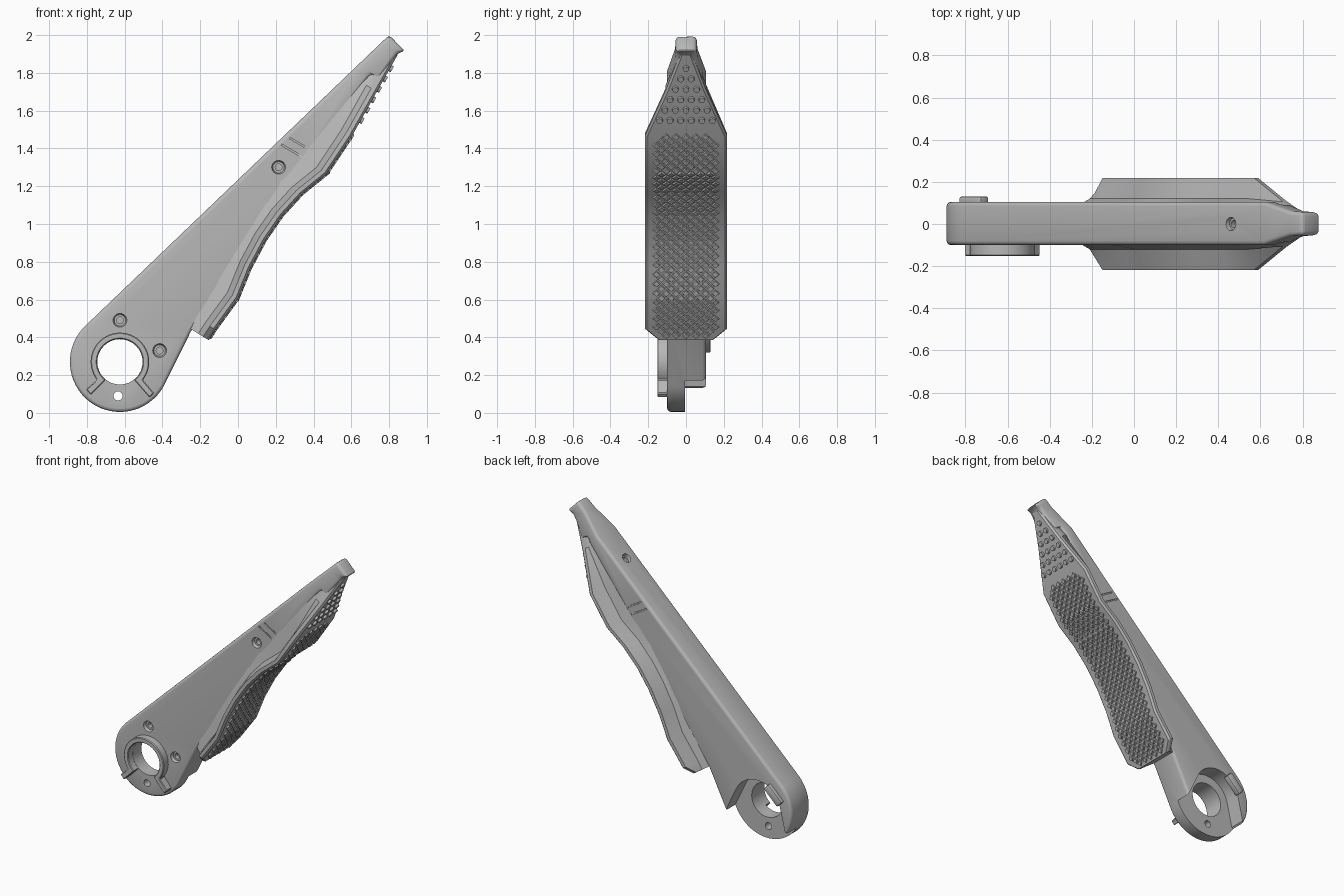
import bpy, bmesh, math
from mathutils import Vector, Matrix

cube = bpy.data.objects.get("Cube")
if cube:
    bpy.data.objects.remove(cube)

grey = bpy.data.materials.new("plain grey")
grey.use_nodes = True
grey.diffuse_color = (0.48, 0.48, 0.48, 1)
grey.node_tree.nodes["Principled BSDF"].inputs["Base Color"].default_value = (0.48, 0.48, 0.48, 1)

HUB = Vector((-0.625, 0.27))


def finish(name, bm):
    bmesh.ops.recalc_face_normals(bm, faces=bm.faces)
    mesh = bpy.data.meshes.new(name)
    bm.to_mesh(mesh)
    bm.free()
    mesh.materials.append(grey)
    ob = bpy.data.objects.new(name, mesh)
    bpy.context.collection.objects.link(ob)
    return ob


def activate(ob):
    bpy.ops.object.select_all(action='DESELECT')
    bpy.context.view_layer.objects.active = ob
    ob.select_set(True)


def smooth(ob, angle=32):
    activate(ob)
    bpy.ops.object.shade_smooth_by_angle(angle=math.radians(angle))


def slab_mesh(points, y0, y1):
    """Side outline in x and z, closed between two y positions."""
    bm = bmesh.new()
    a, b = [[bm.verts.new((x, y, z)) for x, z in points] for y in (y0, y1)]
    bm.faces.new(a)
    bm.faces.new(b[::-1])
    for i in range(len(a)):
        j = (i + 1) % len(a)
        bm.faces.new((a[j], a[i], b[i], b[j]))
    return bm


def arc(radius, start, end, n):
    angles = [math.radians(start + (end - start) * i / n) for i in range(n + 1)]
    return [(HUB.x + radius * math.cos(a), HUB.y + radius * math.sin(a)) for a in angles]


def bevel(ob, width, segments):
    activate(ob)
    mod = ob.modifiers.new("bevel", 'BEVEL')
    mod.width, mod.segments = width, segments
    mod.limit_method, mod.angle_limit = 'ANGLE', math.radians(28)
    bpy.ops.object.modifier_apply(modifier=mod.name)


def cut(ob, cutter):
    activate(ob)
    mod = ob.modifiers.new("cut", 'BOOLEAN')
    mod.operation, mod.solver, mod.object = 'DIFFERENCE', 'EXACT', cutter
    mod.use_self = True
    bpy.ops.object.modifier_apply(modifier=mod.name)
    bpy.data.objects.remove(cutter)


def drill(ob, centre, axis, radius, length, inner=None):
    """Round hole centred on a point; inner makes it a cone."""
    bm = bmesh.new()
    turn = Vector(axis).to_track_quat('Z', 'Y').to_matrix().to_4x4()
    bmesh.ops.create_cone(bm, cap_ends=True, segments=32, radius1=inner or radius, radius2=radius,
                          depth=length, matrix=Matrix.Translation(centre) @ turn)
    cut(ob, finish("cutter", bm))


def bar(a, b, width):
    """Corners of a straight bar between two side points."""
    a, b = Vector(a), Vector(b)
    d = (b - a).normalized() * width / 2
    side = Vector((-d.y, d.x))
    return [a + side, b + side, b - side, a - side]


# Lever arm: round hub, straight spine and narrowed hooked tip
outline = arc(0.265, 137, 331, 30) + [
    (-0.25, 0.43), (0.4, 1.385), (0.7, 1.79), (0.745, 1.765),
    (0.845, 1.905), (0.885, 1.915), (0.8, 2.0)]
bm = slab_mesh(outline, -0.1, 0.105)
for s in (2.44, 2.68):
    bmesh.ops.bisect_plane(bm, geom=bm.verts[:] + bm.edges[:] + bm.faces[:],
                           plane_co=(s, 0, 0), plane_no=(1, 0, 1))
for v in bm.verts:
    s = v.co.x + v.co.z
    if s > 2.44:
        v.co.y *= 1 - 0.42 * min((s - 2.44) / 0.24, 1) - 0.4 * max(s - 2.68, 0)
arm = finish("lever_arm", bm)
bevel(arm, 0.024, 3)

# Hollow behind the hub, open towards the bottom, and the pivot bore
hollow = [(-0.34, 0.09), (-0.3, -0.1), (-0.95, -0.1), (-0.9, 0.1), (-0.84, 0.14)]
cut(arm, finish("cutter", slab_mesh(arc(0.18, 165, 25, 16) + hollow, -0.005, 0.3)))
drill(arm, (HUB.x, 0, HUB.y), (0, 1, 0), 0.12, 0.6)
drill(arm, (-0.635, 0, 0.09), (0, 1, 0), 0.024, 0.6)

# Countersunk screw holes on the front and on the spine
for x, z in ((-0.625, 0.49), (-0.415, 0.33), (0.215, 1.3)):
    drill(arm, (x, -0.095, z), (0, -1, 0), 0.04, 0.03, 0.03)
    drill(arm, (x, -0.08, z), (0, -1, 0), 0.018, 0.06)
out = Vector((-0.69, 0, 0.72))
spot = Vector((0.46, 0, 1.675))
drill(arm, spot, out, 0.036, 0.04, 0.028)
drill(arm, spot - out * 0.03, out, 0.018, 0.08)

# Fine seams on both cheeks at the end of the side panel
for y in (-0.1, 0.105):
    for a, b in (((0.23, 1.42), (0.35, 1.35)), ((0.275, 1.455), (0.375, 1.395))):
        cut(arm, finish("cutter", slab_mesh(bar(a, b, 0.008), y - 0.008, y + 0.008)))
smooth(arm)

# Raised collar round the bore, with two splayed legs
collar = finish("hub_collar", slab_mesh(
    arc(0.155, -38, 218, 36) + [(-0.805, 0.125), (-0.78, 0.095)] + arc(0.121, 232, -52, 36)
    + [(-0.468, 0.08), (-0.445, 0.105)], -0.152, -0.09))
bevel(collar, 0.005, 1)
smooth(collar)

# Small stop block on the back of the hub
stop = finish("stop_block", slab_mesh(bar((-0.812, 0.335), (-0.708, 0.435), 0.055), 0.09, 0.13))
bevel(stop, 0.008, 2)
smooth(stop)

# Foot pad: x, z, half width and depth of the inner edge from the arm line
N = Vector((0.85, -0.53))
stations = [
    (-0.155, 0.385, 0.15, 0), (-0.12, 0.44, 0.218, -0.02), (0, 0.605, 0.218, -0.02),
    (0.065, 0.765, 0.218, -0.02), (0.145, 0.915, 0.218, -0.02), (0.235, 1.045, 0.218, -0.02),
    (0.34, 1.16, 0.218, -0.02), (0.47, 1.265, 0.218, 0), (0.6, 1.46, 0.218, 0.03),
    (0.735, 1.7, 0.108, 0.08), (0.845, 1.895, 0.032, 0.13)]
bm = bmesh.new()
rings = []
for x, z, w, k in stations:
    o = Vector((x, z))
    depth = (o - Vector((-0.257, 0.44))).dot(N) - k
    half = [(w - 0.012, 0), (w, 0.012), (w, min(0.035, depth)),
            (min(0.12, w), min(0.065, depth)), (min(0.095, w), depth)]
    ring = []
    for y, d in half + [(-y, d) for y, d in reversed(half)]:
        p = o - N * d
        ring.append(bm.verts.new((p.x, y, p.y)))
    rings.append(ring)
for a, b in zip(rings, rings[1:]):
    for i in range(len(a)):
        j = (i + 1) % len(a)
        bm.faces.new((a[i], a[j], b[j], b[i]))
bm.faces.new(rings[0])
bm.faces.new(rings[-1])
smooth(finish("foot_pad", bm), 22)

# Grip studs, set along the outer face of the pad
path = [Vector(s[:2]) for s in stations]


def on_path(z):
    """Point, direction and outward normal of the pad face at a height."""
    for a, b in zip(path, path[1:]):
        if a.y <= z <= b.y:
            d = (b - a).normalized()
            p = a.lerp(b, (z - a.y) / (b.y - a.y))
            return p, Vector((d.x, 0, d.y)), Vector((d.y, 0, -d.x))


def stud(bm, y, z, sides, r0, r1, height):
    p, along, normal = on_path(z)
    rows = []
    for r, h in ((r0, -0.003), (r1, height)):
        centre = Vector((p.x, y, p.y)) + normal * h
        turns = [math.tau * i / sides for i in range(sides)]
        rows.append([bm.verts.new(centre + along * r * math.cos(t) + Vector((0, r * math.sin(t), 0)))
                     for t in turns])
    for i in range(sides):
        j = (i + 1) % sides
        bm.faces.new((rows[0][i], rows[0][j], rows[1][j], rows[1][i]))
    bm.faces.new(rows[1])


# Diamond tread on the broad part, corners cut off
bm = bmesh.new()
z, row = 0.41, 0
while z < 1.465:
    limit = min(0.165, 0.12 + min(z - 0.395, 1.475 - z))
    for i in range(-4, 5):
        y = (i + 0.5 * (row % 2)) * 0.052
        if abs(y) <= limit:
            stud(bm, y, z, 4, 0.022, 0.017, 0.008)
    z += 0.027 * on_path(z)[1].z
    row += 1
finish("diamond_tread", bm)

# Triangle of round studs on the narrow part
bm = bmesh.new()
for row in range(6):
    count = 6 - row
    for i in range(count):
        stud(bm, (i - (count - 1) / 2) * 0.056, 1.55 + row * 0.055, 14, 0.018, 0.016, 0.013)
smooth(finish("round_studs", bm))
